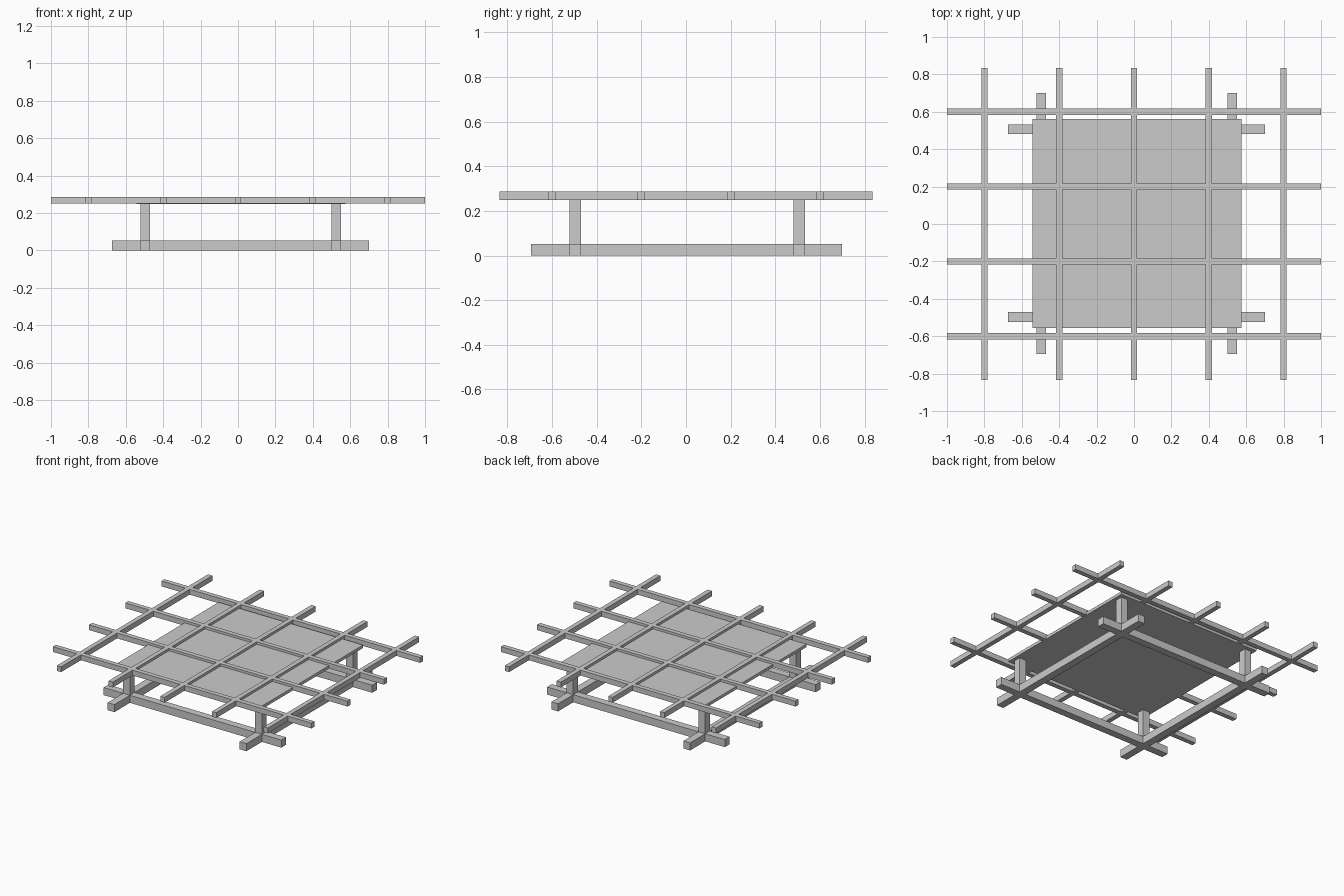
import bpy, bmesh

if "Cube" in bpy.data.objects:
    bpy.data.objects.remove(bpy.data.objects["Cube"])


def finish(name, bm):
    bmesh.ops.recalc_face_normals(bm, faces=bm.faces)
    mesh = bpy.data.meshes.new(name)
    bm.to_mesh(mesh)
    bm.free()
    obj = bpy.data.objects.new(name, mesh)
    bpy.context.collection.objects.link(obj)
    return obj


def box(name, x0, x1, y0, y1, z0, z1):
    bm = bmesh.new()
    bmesh.ops.create_cube(bm, size=1)
    for v in bm.verts:
        v.co.x = x1 if v.co.x > 0 else x0
        v.co.y = y1 if v.co.y > 0 else y0
        v.co.z = z1 if v.co.z > 0 else z0
    return finish(name, bm)


def lattice(name, xs, ys, width, xr, yr, z0, z1):
    """Crossing bars fused into one solid: bars along y at xs, along x at ys."""
    h = width / 2

    def cells(centres, ends):
        cuts = [ends[0]] + [c + s * h for c in centres for s in (-1, 1)] + [ends[1]]
        return [(a, b, i % 2 == 1) for i, (a, b) in enumerate(zip(cuts, cuts[1:]))]

    bm = bmesh.new()
    for x0, x1, in_x in cells(xs, xr):
        for y0, y1, in_y in cells(ys, yr):
            if in_x or in_y:
                bm.faces.new([bm.verts.new((x, y, z0)) for x, y in
                              ((x0, y0), (x1, y0), (x1, y1), (x0, y1))])
    bmesh.ops.remove_doubles(bm, verts=bm.verts, dist=1e-5)
    ext = bmesh.ops.extrude_face_region(bm, geom=bm.faces[:], use_keep_orig=True)
    top = [g for g in ext["geom"] if isinstance(g, bmesh.types.BMVert)]
    bmesh.ops.translate(bm, verts=top, vec=(0, 0, z1 - z0))
    return finish(name, bm)


POST_X, POST_Y, POST_W = (-0.496, 0.525), (-0.497, 0.507), 0.052

# Base frame with overhanging crossed beams
lattice("base_frame", POST_X, POST_Y, POST_W, (-0.673, 0.701), (-0.694, 0.70), 0, 0.053)

# Four corner posts
for x, side in zip(POST_X, ("left", "right")):
    for y, end in zip(POST_Y, ("front", "back")):
        h = POST_W / 2
        box(f"{end}_{side}_post", x - h, x + h, y - h, y + h, 0.053, 0.25)

# Top grid of bars
lattice("top_grid", (-0.8, -0.4, 0, 0.4, 0.8), (-0.6, -0.2, 0.2, 0.6), 0.033,
        (-1, 1), (-0.835, 0.835), 0.25, 0.287)

# Thin panel set into the grid
box("panel", -0.543, 0.575, -0.555, 0.561, 0.249, 0.27)
